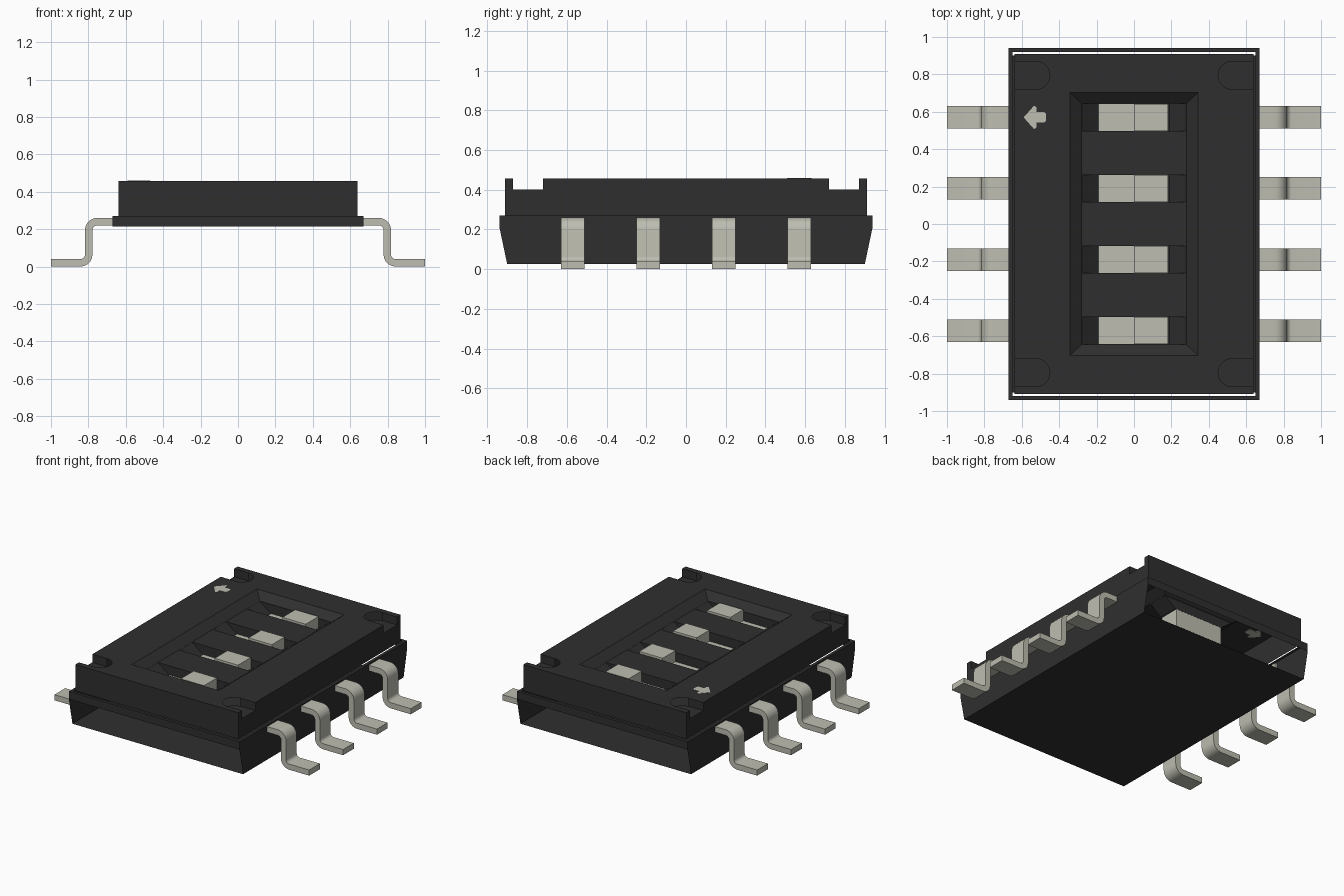
import bpy, bmesh, math
from mathutils import Vector

if "Cube" in bpy.data.objects:
    bpy.data.objects.remove(bpy.data.objects["Cube"], do_unlink=True)


def material(name, rgb):
    m = bpy.data.materials.new(name)
    m.use_nodes = True
    m.diffuse_color = (*rgb, 1)
    bsdf = m.node_tree.nodes["Principled BSDF"]
    bsdf.inputs["Base Color"].default_value = (*rgb, 1)
    bsdf.inputs["Roughness"].default_value = 0.6
    return m


BLACK = material("black plastic", (0.028, 0.028, 0.028))
PALE = material("pale grey", (0.51, 0.51, 0.44))

TOP, STEP, RIM = 0.457, 0.27, 0.215      # cover top, cover foot, rim underside
ROWS = (-0.57, -0.19, 0.19, 0.57)        # switch positions along y


def loft(name, loops, mat):
    """Closed solid through matching loops of 3D points."""
    bm = bmesh.new()
    rings = [[bm.verts.new(p) for p in loop] for loop in loops]
    n = len(rings[0])
    for a, b in zip(rings, rings[1:]):
        for i in range(n):
            j = (i + 1) % n
            bm.faces.new((a[i], a[j], b[j], b[i]))
    bm.faces.new(rings[0][::-1])
    bm.faces.new(rings[-1])
    bmesh.ops.recalc_face_normals(bm, faces=bm.faces)
    me = bpy.data.meshes.new(name)
    bm.to_mesh(me)
    bm.free()
    me.materials.append(mat)
    ob = bpy.data.objects.new(name, me)
    bpy.context.collection.objects.link(ob)
    return ob


def rect(x, y, z):
    return [(-x, -y, z), (x, -y, z), (x, y, z), (-x, y, z)]


def along_y(name, pts, y, half, mat):
    return loft(name, [[(x, y + s * half, z) for x, z in pts] for s in (-1, 1)], mat)


def along_z(name, pts, z0, z1, mat):
    return loft(name, [[(x, y, z) for x, y in pts] for z in (z0, z1)], mat)


def cut(ob, cutter):
    cutter.hide_render = True
    mod = ob.modifiers.new("cut", "BOOLEAN")
    mod.operation, mod.solver, mod.object = "DIFFERENCE", "EXACT", cutter
    bpy.context.view_layer.objects.active = ob
    bpy.ops.object.modifier_apply(modifier=mod.name)
    bpy.data.objects.remove(cutter, do_unlink=True)


def drop_faces(ob, rule):
    bm = bmesh.new()
    bm.from_mesh(ob.data)
    bm.normal_update()
    bad = [f for f in bm.faces if rule(f.calc_center_median(), f.normal)]
    bmesh.ops.delete(bm, geom=bad, context="FACES")
    bm.to_mesh(ob.data)
    bm.free()


# Base: thin tray with side walls and floor, open at its sloping ends
side = [(-0.9, 0.025), (0.9, 0.025), (0.94, RIM), (0.94, STEP), (-0.94, STEP), (-0.94, RIM)]
base = loft("base", [[(x, y, z) for y, z in side] for x in (-0.67, 0.67)], BLACK)
bm = bmesh.new()
bm.from_mesh(base.data)
bm.normal_update()
lid = [f for f in bm.faces if f.normal.z > 0.9]
ends = [f for f in bm.faces if abs(f.normal.y) > 0.5 and f.normal.z < -0.05]
bmesh.ops.inset_region(bm, faces=lid, thickness=0.03)
bmesh.ops.delete(bm, geom=lid + ends, context="FACES")
bm.to_mesh(base.data)
bm.free()

# Cover: block with a bevelled well, four switch slots and four corner notches
cover = loft("cover", [rect(0.64, 0.91, STEP), rect(0.64, 0.91, TOP)], BLACK)
cut(cover, loft("well_cutter", [rect(0.28, 0.645, 0.41), rect(0.40, 0.755, 0.50)], BLACK))
slot = [(-0.19, 0.343), (0.19, 0.343), (0.279, 0.41), (0.279, 0.43), (-0.279, 0.43), (-0.279, 0.41)]
for y in ROWS:
    cut(cover, along_y("slot_cutter", slot, y, 0.073, BLACK))
for sx in (-1, 1):
    for sy in (-1, 1):
        pts = [(sx * 0.8, sy * 0.795 + 0.075), (sx * 0.8, sy * 0.795 - 0.075)]
        for i in range(13):
            a = math.pi * i / 12
            pts.append((sx * (0.525 - 0.075 * math.sin(a)), sy * 0.795 - 0.075 * math.cos(a)))
        cut(cover, along_z("notch_cutter", pts, 0.40, 0.6, BLACK))


# Open the underside and the rounded notch ends
def open_face(c, n):
    underside = c.z < STEP + 0.001
    notch_end = (abs(n.z) < 0.1 and abs(n.x) > 0.05 and c.z > 0.401
                 and 0.44 < abs(c.x) < 0.6 and 0.7 < abs(c.y) < 0.89)
    return underside or notch_end


drop_faces(cover, open_face)

# Sliding switches: low body with a raised knob on one half
switch = [(-0.19, 0.22), (0.183, 0.22), (0.183, 0.425), (0, 0.425), (0, 0.346), (-0.19, 0.346)]
for i, y in enumerate(ROWS):
    along_y(f"switch_{i + 1}", switch, y, 0.072, PALE)


# Pins: bent strip, offset either side of a centre line with two round bends
def pin_edge(d):
    r, n = 0.045, 6
    pts = [(0.655, 0.24 + d)]
    for i in range(n + 1):
        a = math.radians(90 - 90 * i / n)
        pts.append((0.753 + (r + d) * math.cos(a), 0.195 + (r + d) * math.sin(a)))
    for i in range(n + 1):
        a = math.radians(180 + 90 * i / n)
        pts.append((0.843 + (r - d) * math.cos(a), 0.065 + (r - d) * math.sin(a)))
    return pts + [(1.0, 0.02 + d)]


profile = pin_edge(0.02) + pin_edge(-0.02)[::-1]
pins = []
for sx, label in ((1, "left"), (-1, "right")):
    for i, y in enumerate(ROWS):
        pins.append(along_y(f"pin_{label}_{i + 1}", [(sx * x, z) for x, z in profile], y, 0.06, PALE))
bpy.ops.object.select_all(action="DESELECT")
for p in pins:
    p.select_set(True)
bpy.context.view_layer.objects.active = pins[0]
bpy.ops.object.shade_smooth_by_angle(angle=math.radians(30))

# Arrow mark on the cover
half = [(-0.59, 0), (-0.535, 0.062), (-0.522, 0.055), (-0.522, 0.028), (-0.48, 0.028), (-0.47, 0.018)]
outline = half + [(x, -y) for x, y in half[:0:-1]]
along_z("arrow_mark", [(x, y + 0.57) for x, y in outline], TOP - 0.005, TOP + 0.002, PALE)
